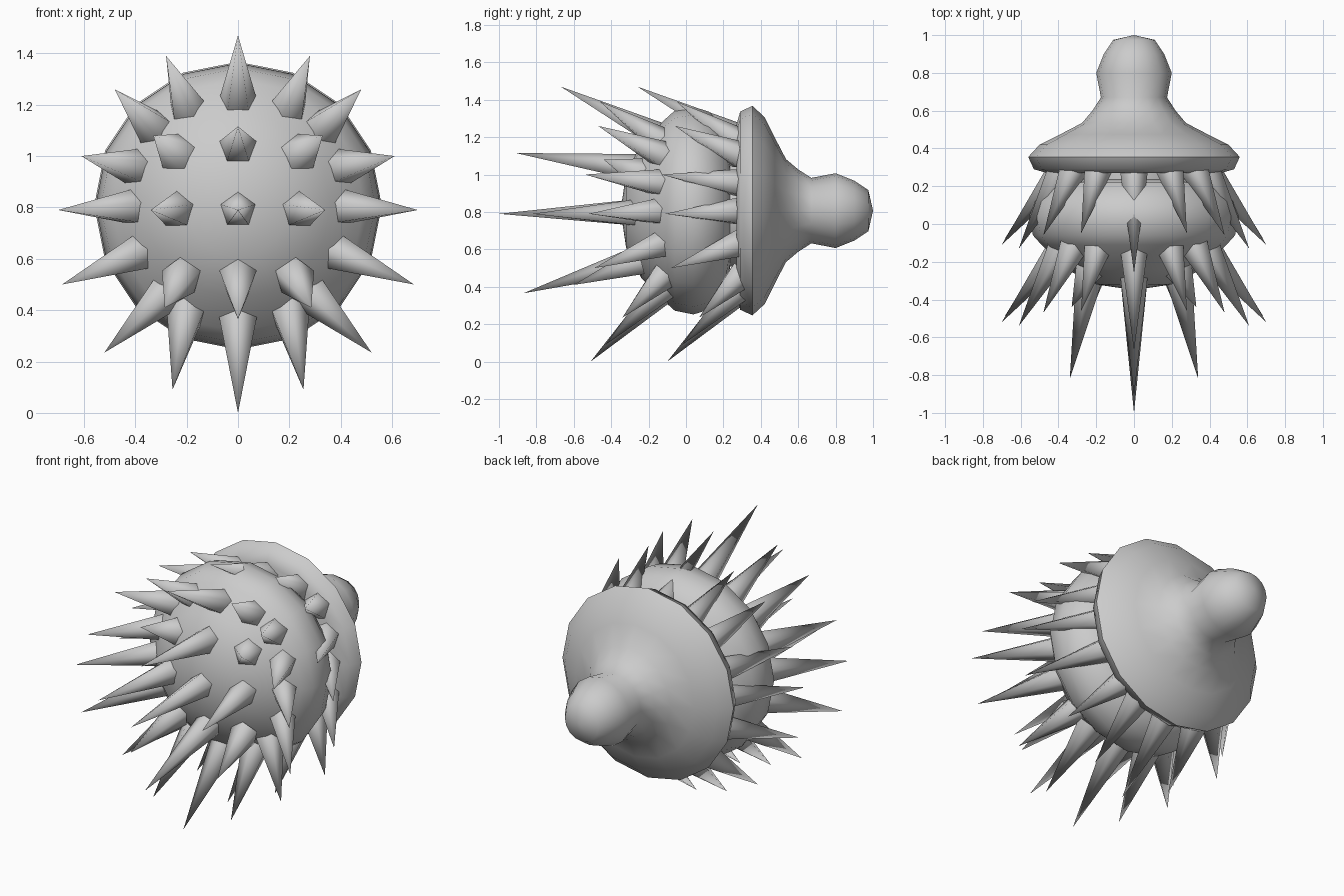
import bpy, bmesh, math
from mathutils import Vector

if "Cube" in bpy.data.objects:
    bpy.data.objects.remove(bpy.data.objects["Cube"])

grey = bpy.data.materials.new("light_grey")
grey.diffuse_color = (0.6, 0.6, 0.6, 1)
grey.use_nodes = True
grey.node_tree.nodes["Principled BSDF"].inputs["Base Color"].default_value = grey.diffuse_color
CZ = 0.807      # height of the body's axis
SIDES = 16


def finish(bm, name):
    bmesh.ops.recalc_face_normals(bm, faces=bm.faces)
    mesh = bpy.data.meshes.new(name)
    bm.to_mesh(mesh)
    bm.free()
    mesh.materials.append(grey)
    ob = bpy.data.objects.new(name, mesh)
    bpy.context.collection.objects.link(ob)
    bpy.ops.object.select_all(action='DESELECT')
    ob.select_set(True)
    bpy.context.view_layer.objects.active = ob
    return ob


def lathe(name, profile):
    """Turn (radius, y) points around the y axis; both ends are closed to a point."""
    bm = bmesh.new()
    rings = []
    for r, y in profile:
        if r == 0:
            rings.append([bm.verts.new((0, y, CZ))] * SIDES)
        else:
            rings.append([bm.verts.new((r * math.sin(2 * math.pi * i / SIDES), y,
                                        CZ + r * math.cos(2 * math.pi * i / SIDES)))
                          for i in range(SIDES)])
    for a, b in zip(rings, rings[1:]):
        for i in range(SIDES):
            j = (i + 1) % SIDES
            quad = list(dict.fromkeys((a[i], a[j], b[j], b[i])))
            bm.faces.new(quad)
    finish(bm, name)
    bpy.ops.object.shade_smooth_by_angle(angle=math.radians(60))


def add_spike(bm, base, tip, radius=0.08):
    """Five-sided cone with one corner up."""
    base, tip = Vector(base), Vector(tip)
    d = (tip - base).normalized()
    up = (Vector((0, 0, 1)) - d * d.z).normalized()
    side = d.cross(up)
    ring = [bm.verts.new(base + radius * (up * math.cos(a) + side * math.sin(a)))
            for a in (2 * math.pi * i / 5 for i in range(5))]
    top = bm.verts.new(tip)
    bm.faces.new(ring)
    for i in range(5):
        bm.faces.new((ring[i], ring[(i + 1) % 5], top)).smooth = True


def spike_set(name, spikes, base_y, shift=0.0):
    """Each spike is (tip x, y, z, base x, z), mirrored across x."""
    bm = bmesh.new()
    for tx, ty, tz, bx, bz in spikes:
        for s in ((1, -1) if tx else (1,)):
            add_spike(bm, (s * bx, base_y + shift, bz), (s * tx, ty + shift, tz))
    finish(bm, name)


# Rounded front head
lathe("front_head", [(0, -0.35), (0.2, -0.32), (0.36, -0.24), (0.49, -0.11),
                     (0.535, -0.06), (0.555, 0.04), (0.53, 0.12), (0.45, 0.22),
                     (0.3, 0.235), (0.3, 0.3), (0, 0.3)])

# Rear flange, neck and knob
lathe("flange_and_handle", [(0, 0.27), (0.46, 0.27), (0.53, 0.29), (0.56, 0.355),
                            (0.5, 0.42), (0.39, 0.475), (0.275, 0.535),
                            (0.22, 0.6), (0.175, 0.67), (0.2, 0.8),
                            (0.16, 0.9), (0.11, 0.975), (0, 1.0)])

# Spikes: outer ring appears twice, inner cluster only on the front
outer = [(0, -0.67, 1.47, 0, 1.19), (0.28, -0.46, 1.39, 0.19, 1.17),
         (0.48, -0.47, 1.26, 0.32, 1.10), (0.61, -0.54, 1.00, 0.38, 0.95),
         (0.70, -0.52, 0.79, 0.38, 0.80), (0.685, -0.49, 0.50, 0.37, 0.63),
         (0.52, -0.34, 0.235, 0.29, 0.46), (0.255, -0.43, 0.09, 0.20, 0.39),
         (0, -0.51, 0.0, 0, 0.37)]
inner = [(0, -0.91, 1.115, 0, 1.03), (0.33, -0.44, 1.08, 0.24, 1.01),
         (0.34, -0.82, 0.79, 0.23, 0.79), (0.285, -0.60, 0.41, 0.22, 0.53),
         (0, -0.87, 0.365, 0, 0.54), (0, -1.0, 0.79, 0, 0.79)]
spike_set("front_outer_spikes", outer, -0.12)
spike_set("rear_outer_spikes", outer, -0.12, 0.41)
spike_set("front_inner_spikes", inner, -0.25)
